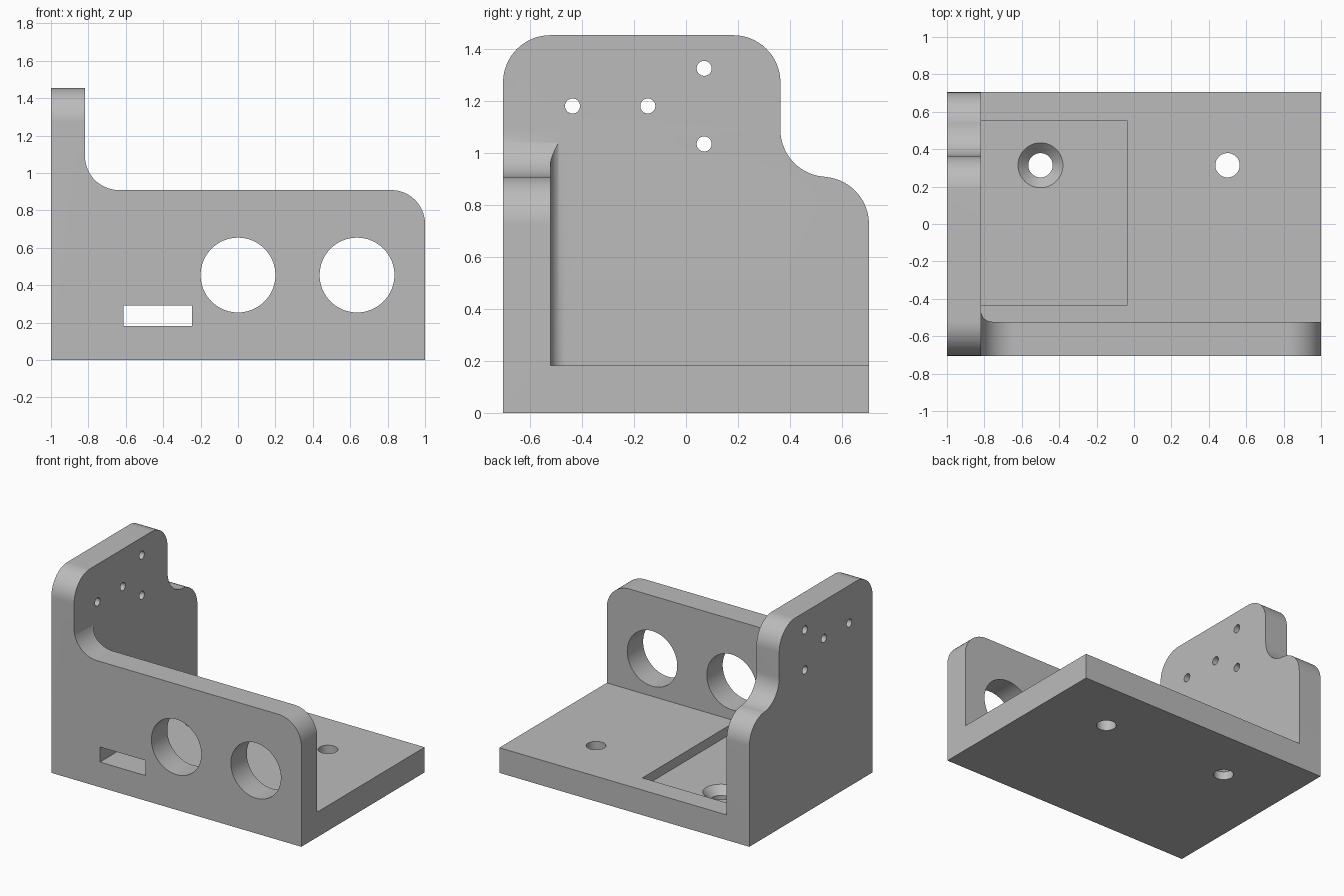
import bpy, bmesh, math
from mathutils import Vector

if "Cube" in bpy.data.objects:
    bpy.data.objects.remove(bpy.data.objects["Cube"])

U = 1 / 110            # one design unit; the bracket is 220 x 155 x 160 units
L, D, H = 1.0, 77.5 * U, 160 * U
T = 20 * U             # plate thickness, also the large corner radius
AXES = {  # profile (a, b) and extrusion depth c -> xyz
    'X': lambda a, b, c: (c, a, b),
    'Y': lambda a, b, c: (a, c, b),
    'Z': lambda a, b, c: (a, b, c),
}


def arc(cx, cy, r, a0, a1, n=24):
    return [(cx + r * math.cos(math.radians(a0 + (a1 - a0) * i / n)),
             cy + r * math.sin(math.radians(a0 + (a1 - a0) * i / n))) for i in range(n + 1)]


def rect(a0, a1, b0, b1):
    return [(a0, b0), (a1, b0), (a1, b1), (a0, b1)]


def circle(cx, cy, r, n=48):
    return arc(cx, cy, r, 0, 360, n)[:-1]


def loft(name, axis, sections):
    """Solid through matching profiles, given as (profile, depth) pairs."""
    bm = bmesh.new()
    rings = [[bm.verts.new(AXES[axis](a, b, c)) for a, b in p] for p, c in sections]
    for r0, r1 in zip(rings, rings[1:]):
        for i in range(len(r0)):
            j = (i + 1) % len(r0)
            bm.faces.new((r0[i], r0[j], r1[j], r1[i]))
    bm.faces.new(rings[0])
    bm.faces.new(rings[-1])
    bmesh.ops.recalc_face_normals(bm, faces=bm.faces)
    me = bpy.data.meshes.new(name)
    bm.to_mesh(me)
    bm.free()
    ob = bpy.data.objects.new(name, me)
    bpy.context.collection.objects.link(ob)
    return ob


def prism(name, axis, profile, c0, c1):
    return loft(name, axis, [(profile, c0), (profile, c1)])


def combine(target, tool, operation='DIFFERENCE'):
    m = target.modifiers.new(tool.name, 'BOOLEAN')
    m.operation, m.object, m.solver = operation, tool, 'EXACT'
    bpy.context.view_layer.objects.active = target
    bpy.ops.object.modifier_apply(modifier=m.name)
    bpy.data.objects.remove(tool)


wall_x, wall_y, top = -L + T, -D + T, 100 * U

# Front outline: tall left wall sweeping down to the low front wall
front = [(-L, 0), (L, 0)] + arc(L - T, top - T, T, 0, 90) \
    + arc(wall_x + T, top + T, T, 270, 180) + [(wall_x, H), (-L, H)]
bracket = prism("bracket", 'Y', front, -D, D)

# Side outline: rounded top with a stepped back shoulder
step = 40 * U
side = [(-D, 0), (D, 0)] + arc(D - T, top - T, T, 0, 90) \
    + arc(step + T, top + T, T, 270, 180) + arc(step - T, H - T, T, 0, 90) \
    + arc(-D + T, H - T, T, 90, 180)
combine(bracket, prism("side_outline", 'X', side, -1.2, 1.2), 'INTERSECT')

# Open space above the base, with a filleted inner corner
f = 0.06
room = arc(wall_x + f, wall_y + f, f, 180, 270, 12) + [(1.3, wall_y), (1.3, 1.2), (wall_x, 1.2)]
combine(bracket, prism("open_space", 'Z', room, T, 2))

# Shallow pocket in the base
pocket_floor = T - 0.068
combine(bracket, prism("pocket", 'Z', rect(wall_x, -0.036, -0.432, 0.55), pocket_floor, 0.4))

# Base screw holes, the left one countersunk
hy, hr = 0.314, 0.065
combine(bracket, prism("plain_hole", 'Z', circle(0.5, hy, hr), -0.1, 0.4))
small, big = circle(-0.5, hy, hr), circle(-0.5, hy, 0.12)
combine(bracket, loft("countersunk_hole", 'Z', [
    (small, -0.1), (small, pocket_floor - 0.055), (big, pocket_floor), (big, 0.4)]))

# Front wall: two round openings and a slot
for x in (0, 70 * U):
    combine(bracket, prism("round_opening", 'Y', circle(x, 50 * U, 22 * U, 64), -1, -0.4))
combine(bracket, prism("slot", 'Y', rect(-0.611, -0.247, T, 32 * U), -1, -0.5))

# Left wall: four small mounting holes
for y, z in ((-0.437, 1.182), (-0.147, 1.182), (0.07, 1.327), (0.07, 1.036)):
    combine(bracket, prism("mounting_hole", 'X', circle(y, z, 0.029, 32), -1.2, -0.7))

grey = bpy.data.materials.new("grey")
grey.diffuse_color = (0.5, 0.5, 0.5, 1)
grey.use_nodes = True
grey.node_tree.nodes["Principled BSDF"].inputs["Base Color"].default_value = grey.diffuse_color
bracket.data.materials.clear()
bracket.data.materials.append(grey)
bracket.select_set(True)
bpy.context.view_layer.objects.active = bracket
bpy.ops.object.shade_smooth_by_angle(angle=math.radians(30))
